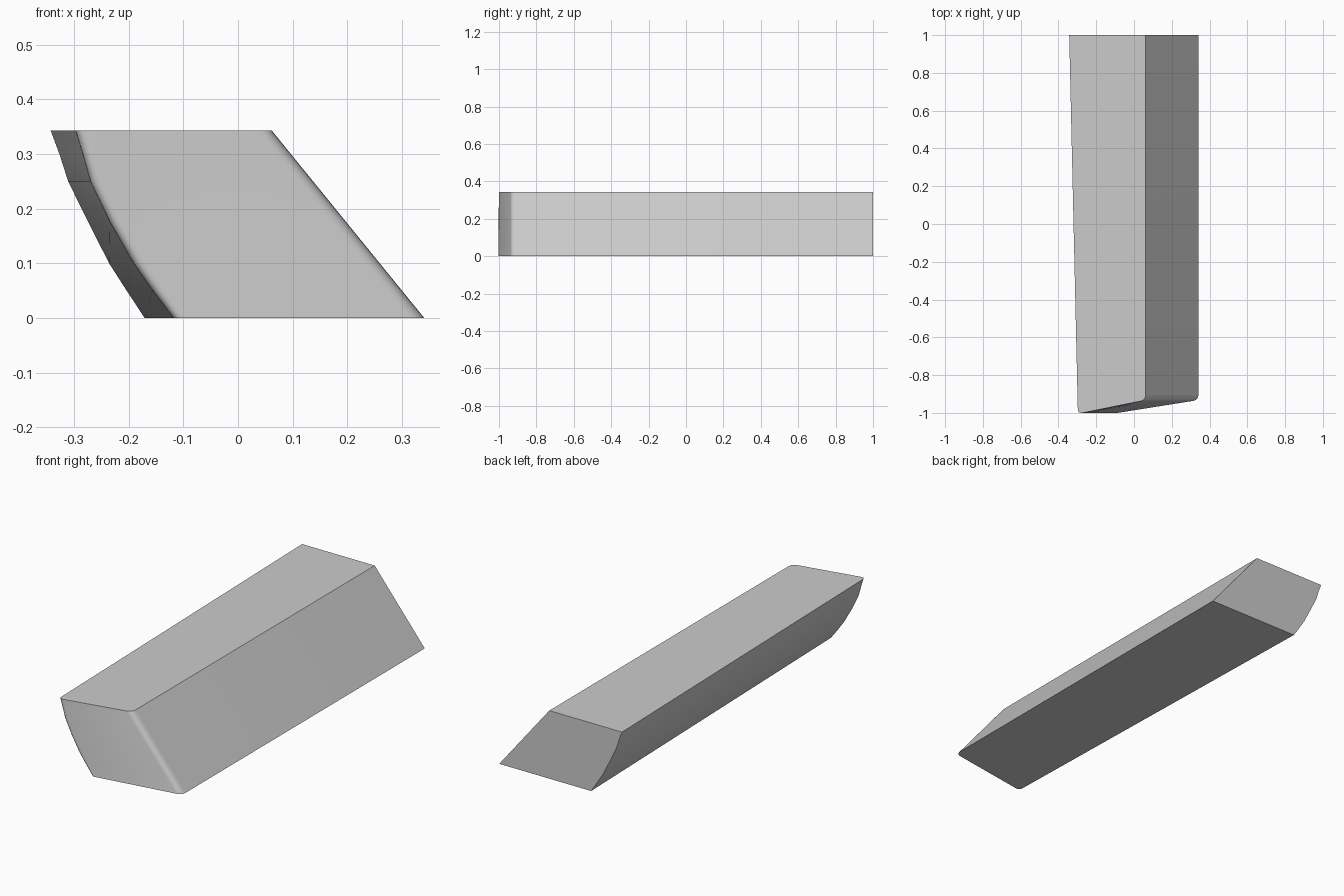
import bpy, bmesh, math
from mathutils import Vector

if "Cube" in bpy.data.objects:
    bpy.data.objects.remove(bpy.data.objects["Cube"])

HEIGHT = 0.343
BACK_Y = 1.0

# Levels: height, left edge at the back, left edge at the front
LEVELS = [(0.0, -0.171, -0.118), (0.05, -0.204, -0.156), (0.1, -0.236, -0.191),
          (0.175, -0.274, -0.234), (0.25, -0.311, -0.270), (0.3, -0.327, -0.284),
          (HEIGHT, -0.343, -0.297)]


def rounded(corner, before, after, radius, steps=5):
    """Soft corner drawn as a quadratic arc."""
    a = corner + (before - corner).normalized() * radius
    b = corner + (after - corner).normalized() * radius
    return [(1 - t) ** 2 * a + 2 * t * (1 - t) * corner + t * t * b
            for t in (i / steps for i in range(steps + 1))]


def outline(z, left_back, left_front):
    """Plan outline of the bar at one height."""
    right = 0.341 - 0.279 * z / HEIGHT
    bl, br = Vector((left_back, BACK_Y)), Vector((right, BACK_Y))
    fl, fr = Vector((left_front, -1.005)), Vector((right, -0.932))
    pts = [bl] + rounded(fl, bl, fr, 0.025) + rounded(fr, fl, br, 0.03) + [br]
    return [(p.x, p.y, z) for p in pts]


# Slanted bar lofted through the levels
bm = bmesh.new()
rings = [[bm.verts.new(p) for p in outline(*level)] for level in LEVELS]
for low, high in zip(rings, rings[1:]):
    n = len(low)
    for i in range(n):
        j = (i + 1) % n
        bm.faces.new((low[i], low[j], high[j], high[i]))
bm.faces.new(rings[0][::-1])
bm.faces.new(rings[-1])
bmesh.ops.recalc_face_normals(bm, faces=bm.faces)
mesh = bpy.data.meshes.new("slanted_bar")
bm.to_mesh(mesh)
bm.free()

bar = bpy.data.objects.new("slanted_bar", mesh)
bpy.context.collection.objects.link(bar)
grey = bpy.data.materials.new("light grey")
grey.diffuse_color = (0.6, 0.6, 0.6, 1)
grey.use_nodes = True
grey.node_tree.nodes["Principled BSDF"].inputs["Base Color"].default_value = grey.diffuse_color
mesh.materials.append(grey)

bpy.context.view_layer.objects.active = bar
bar.select_set(True)
bpy.ops.object.shade_smooth_by_angle(angle=math.radians(30))
